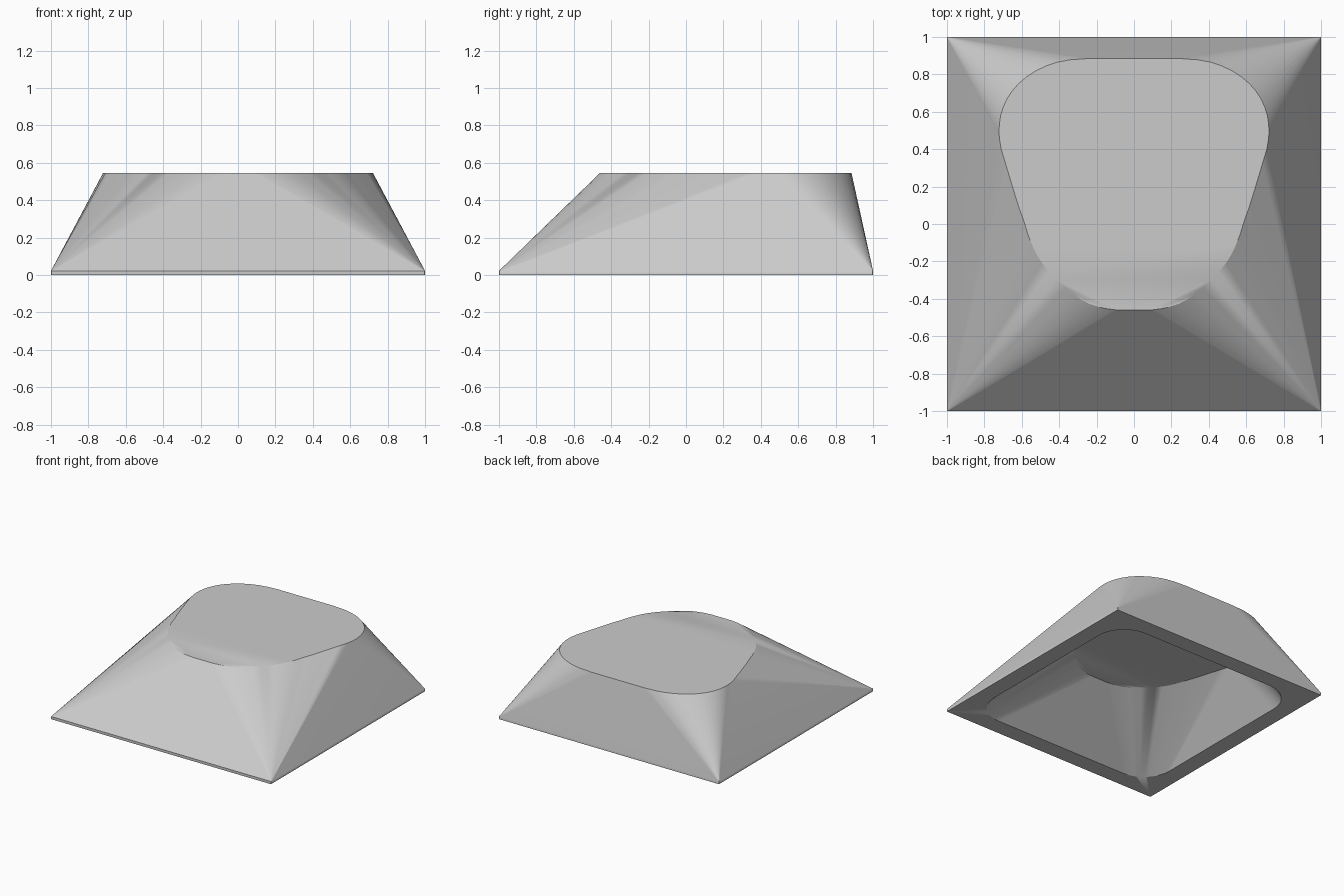
import bpy, bmesh
from math import sin, cos, radians
from mathutils import Vector

cube = bpy.data.objects.get("Cube")
if cube:
    bpy.data.objects.remove(cube)

grey = bpy.data.materials.new("plain_grey")
grey.use_nodes = True
colour = (0.6, 0.6, 0.6, 1)
grey.diffuse_color = colour
grey.node_tree.nodes["Principled BSDF"].inputs["Base Color"].default_value = colour


def softened(points):
    """Cut every corner once, keeping both ends."""
    points = [Vector(p) for p in points]
    result = [points[0]]
    for a, b in zip(points, points[1:]):
        result += [a.lerp(b, .25), a.lerp(b, .75)]
    return result + [points[-1]]


# left half of the top outline: front corner, then back corner
FRONT = softened([(.09, -.46), (.17, -.45), (.26, -.42), (.345, -.36), (.435, -.28),
                  (.51, -.185), (.56, -.08), (.59, .02), (.62, .1), (.71, .4)])
BACK = softened([(.72, .46), (.722, .52), (.71, .6), (.67, .69), (.6, .77),
                 (.5, .835), (.38, .875), (.24, .885)])


def mirrored(half):
    return half + [(-x, y) for x, y in reversed(half)]


def outline(scale):
    return mirrored([(x * scale, y * scale) for x, y in FRONT + BACK])


def rounded_square(size, radius):
    """Square with as many points as the outline, one arc per corner."""
    half = []
    for count, start, side in ((len(FRONT), -90, -1), (len(BACK), 0, 1)):
        for i in range(count):
            a = radians(start + 90 * i / (count - 1))
            c = size - radius
            half.append((c + radius * cos(a), side * c + radius * sin(a)))
    return mirrored(half)


bm = bmesh.new()


def ring(points, z):
    return [bm.verts.new((x, y, z)) for x, y in points]


def bridge(a, b):
    for i in range(len(a)):
        j = (i + 1) % len(a)
        bm.faces.new((a[i], a[j], b[j], b[i]))


# from the ceiling of the hollow, under the rim, and up the outside to the top
square = rounded_square(1, .004)
rings = [ring(outline(.87), .385),
         ring(rounded_square(.86, .25), 0),
         ring(square, 0),
         ring(square, .022),
         ring(outline(1), .545)]
for lower, upper in zip(rings, rings[1:]):
    bridge(lower, upper)
caps = [bm.faces.new(rings[-1]), bm.faces.new(rings[0])]
bmesh.ops.recalc_face_normals(bm, faces=bm.faces)
bmesh.ops.triangulate(bm, faces=caps)

mesh = bpy.data.meshes.new("hollow_cap")
bm.to_mesh(mesh)
bm.free()
mesh.materials.append(grey)
cap = bpy.data.objects.new("hollow_cap", mesh)
bpy.context.collection.objects.link(cap)

# smooth corners, with the broad sides kept flat
bpy.ops.object.select_all(action="DESELECT")
cap.select_set(True)
bpy.context.view_layer.objects.active = cap
bpy.ops.object.shade_smooth_by_angle(angle=radians(30))
flat_sides = cap.modifiers.new("flat_sides", "WEIGHTED_NORMAL")
flat_sides.keep_sharp = True
